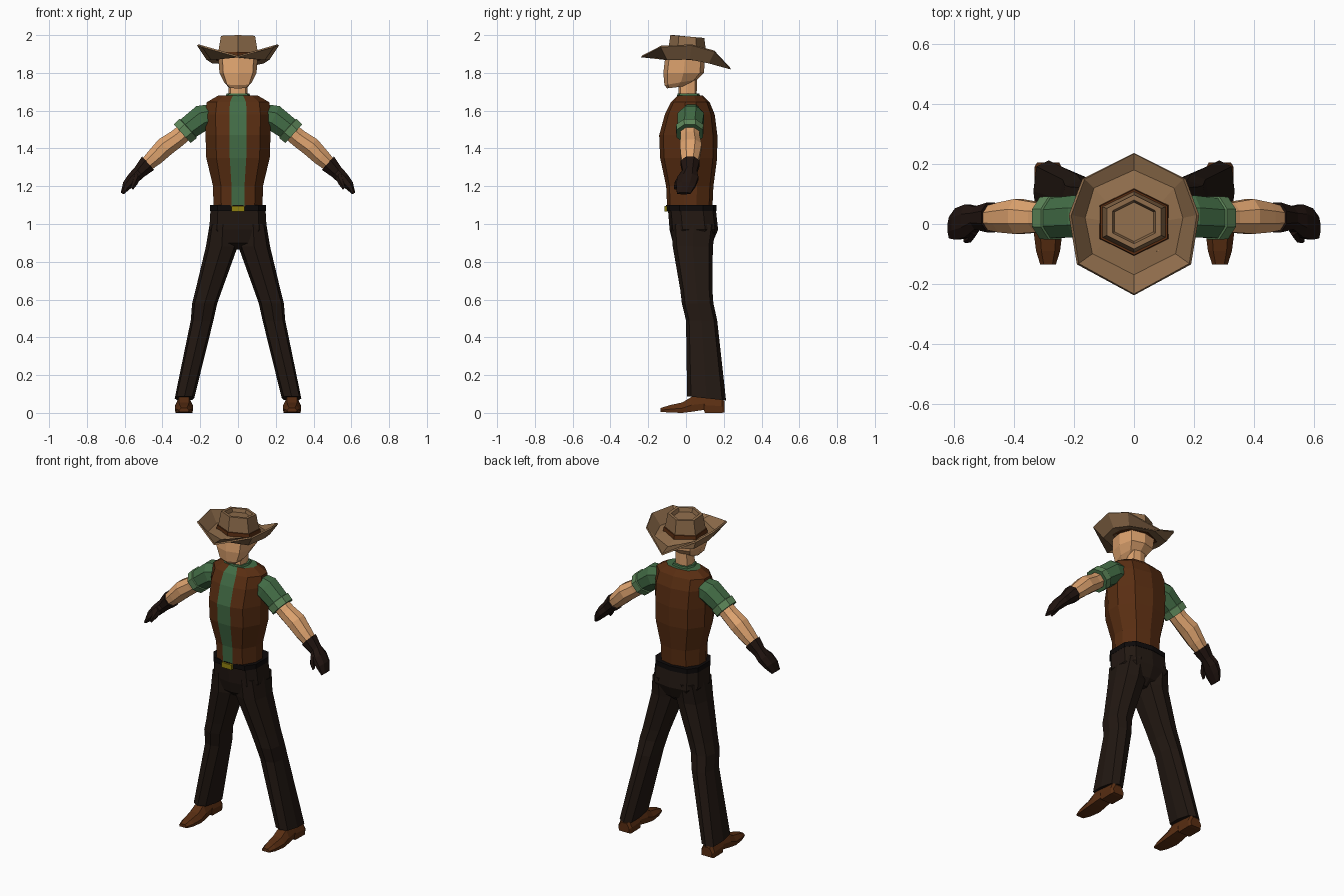
import bpy, bmesh
from math import cos, sin, pi, copysign
from mathutils import Vector

if "Cube" in bpy.data.objects:
    bpy.data.objects.remove(bpy.data.objects["Cube"])

COLORS = {
    "skin": (.74, .37, .16), "leather": (.10, .027, .006), "cloth_green": (.055, .15, .06),
    "dark_trousers": (.016, .009, .006), "hat_tan": (.27, .15, .07), "glove_dark": (.015, .007, .005),
    "belt_black": (.004, .003, .003), "brass": (.28, .22, .005), "cuff_green": (.11, .24, .10),
}
MATS = {}
for key, c in COLORS.items():
    MATS[key] = bpy.data.materials.new(key)
    MATS[key].diffuse_color = (*c, 1)


def oval(x0, x1, yf, yb, zf, zb=None, n=8, e=.65, profile=None):
    """Rounded ring between x0..x1 and yf..yb; z runs from zf (front) to zb (back)."""
    zb = zf if zb is None else zb
    if profile is None:
        profile = []
        for i in range(n):
            a = -pi / 2 + 2 * pi * i / n
            profile.append([copysign(abs(v) ** e if abs(v) > 1e-6 else 0, v) for v in (cos(a), sin(a))])
    cx, cy, cz = (x0 + x1) / 2, (yf + yb) / 2, (zf + zb) / 2
    return [Vector((cx + p * (x1 - x0) / 2, cy + q * (yb - yf) / 2, cz + q * (zb - zf) / 2))
            for p, q in profile]


def limb_ring(x, y, z, u, v, slope=(.74, -.67), n=8):
    """Ring across a limb that runs outward and down in the xz plane."""
    up = Vector((-slope[1], 0, slope[0]))
    c = Vector((x, y, z))
    return [c + up * (u * cos(2 * pi * i / n + pi / 8)) / cos(pi / 8)
            + Vector((0, v * sin(2 * pi * i / n + pi / 8) / cos(pi / 8), 0)) for i in range(n)]


def loft(name, rings, mats, pick=None, caps=True, mirror=False, solid=0):
    """Skin the rings; pick(ring, side) gives the material slot, the end cap uses ring = -1."""
    bm = bmesh.new()
    vs = [[bm.verts.new(p) for p in r] for r in rings]
    n = len(rings[0])
    for k in range(len(rings) - 1):
        for i in range(n):
            j = (i + 1) % n
            f = bm.faces.new((vs[k][i], vs[k][j], vs[k + 1][j], vs[k + 1][i]))
            f.material_index = pick(k, i) if pick else 0
    if caps:
        bm.faces.new(vs[0])
        f = bm.faces.new(vs[-1])
        f.material_index = pick(-1, 0) if pick else 0
    bmesh.ops.recalc_face_normals(bm, faces=bm.faces)
    me = bpy.data.meshes.new(name)
    bm.to_mesh(me)
    bm.free()
    for m in mats:
        me.materials.append(MATS[m])
    ob = bpy.data.objects.new(name, me)
    bpy.context.collection.objects.link(ob)
    if solid:
        s = ob.modifiers.new("thickness", 'SOLIDIFY')
        s.thickness, s.offset = solid, 0
    if mirror:
        ob.modifiers.new("mirror", 'MIRROR').use_mirror_merge = False
    return ob


# Torso: vest with a green shirt strip down the front
half = [(.26, -1), (.68, -.86), (1, -.25), (1, .3), (.65, .85)]
vest = half + [(0, 1)] + [(-x, y) for x, y in reversed(half)]
levels = [(1.09, .13, -.10, .14), (1.2, .132, -.105, .145), (1.35, .168, -.137, .165),
          (1.47, .172, -.142, .166), (1.58, .175, -.112, .152), (1.645, .165, -.08, .125),
          (1.68, .105, -.045, .09)]
loft("vest_and_shirt", [oval(-w, w, f, b, z, profile=vest) for z, w, f, b in levels],
     ["leather", "cloth_green"], lambda k, i: int(k == -1 or i == len(vest) - 1))
loft("collar", [oval(-.075, .075, -.05, .08, 1.66), oval(-.06, .06, -.045, .07, 1.69)], ["cloth_green"])

# Neck and head
loft("neck", [oval(-.05, .05, -.04, .055, 1.65), oval(-.048, .048, -.04, .06, 1.79)], ["skin"])
loft("head", [oval(-.05, .05, -.10, .0, 1.718, 1.73),
              oval(-.073, .073, -.114, .06, 1.735, 1.765),
              oval(-.098, .098, -.12, .095, 1.80),
              oval(-.104, .104, -.11, .10, 1.885, 1.87)], ["skin"])

# Hat: curled brim, crown with a sunken top, band
brim = [[(0, -.09, 1.885), (.09, -.05, 1.885), (.10, .01, 1.88), (.09, .07, 1.875), (0, .11, 1.87)],
        [(0, -.17, 1.887), (.14, -.10, 1.872), (.165, .02, 1.875), (.135, .12, 1.855), (0, .18, 1.847)],
        [(0, -.235, 1.887), (.187, -.133, 1.94), (.213, .03, 1.948), (.168, .15, 1.915), (0, .235, 1.823)]]
loft("hat_brim", [[Vector(p) for p in h] + [Vector((-x, y, z)) for x, y, z in h[3:0:-1]] for h in brim],
     ["hat_tan"], caps=False, solid=.01)


def hexagon(r, yf, yb, zf, zb):
    return oval(-r, r, yf, yb, zf, zb, 6, 1)


loft("hat_crown", [hexagon(.128, -.10, .112, 1.875, 1.865), hexagon(.104, -.083, .097, 2.0, 1.985),
                   hexagon(.083, -.066, .08, 2.0, 1.985), hexagon(.075, -.058, .072, 1.975, 1.965)],
     ["hat_tan"])
loft("hat_band", [hexagon(.134, -.107, .12, 1.878, 1.86), hexagon(.128, -.103, .115, 1.912, 1.897)],
     ["leather"])

# Belt and buckle
loft("belt", [oval(-.152, .152, -.105, .162, z, n=10) for z in (1.07, 1.10)], ["belt_black"])
loft("buckle", [oval(-.035, .035, -.115, -.09, z, profile=[(-1, -1), (1, -1), (1, 1), (-1, 1)])
                for z in (1.065, 1.096)], ["brass"])

# Trousers: hips and flared legs
loft("hips", [oval(-.15, .15, -.096, .157, 1.085, n=10), oval(-.157, .157, -.087, .170, .97, n=10),
              oval(-.11, .11, -.07, .14, .90, n=10), oval(-.03, .03, -.03, .10, .865, n=10)],
     ["dark_trousers"])
legs = [(1.0, 1.0, .01, .15, -.08, .16), (.88, .88, .002, .17, -.07, .142), (.65, .65, .085, .225, -.03, .14),
        (.58, .58, .11, .243, -.022, .145), (.49, .49, .13, .25, 0, .165), (.088, .066, .232, .335, .006, .212)]
loft("trouser_leg", [oval(a, b, f, k, zf, zb) for zf, zb, a, b, f, k in legs], ["dark_trousers"], mirror=True)

# Shoes: cross-sections (y, half width, bottom, top) from toe to heel
shoe = [(-.135, .024, .006, .025), (-.09, .037, .002, .040), (-.02, .045, 0, .055), (.03, .043, .006, .085),
        (.095, .038, .016, .09), (.10, .040, 0, .09), (.19, .042, 0, .08), (.205, .034, .004, .06)]
loft("shoe", [[Vector((.286 + s * w, y, z)) for s, z in
               ((-1, lo), (1, lo), (1.08, lo * .55 + hi * .45), (.6, hi), (-.6, hi), (-1.08, lo * .55 + hi * .45))]
              for y, w, lo, hi in shoe], ["leather"], mirror=True)

# Sleeves, forearms and gloves
loft("sleeve", [limb_ring(.13, .03, 1.575, .062, .055, (.95, -.3)), limb_ring(.19, .025, 1.562, .069, .07, (.9, -.44)),
                limb_ring(.262, .02, 1.508, .062, .066), limb_ring(.264, .02, 1.506, .069, .072),
                limb_ring(.295, .02, 1.478, .066, .070)],
     ["cloth_green", "cuff_green"], lambda k, i: int(k in (2, 3)), mirror=True)
loft("forearm", [limb_ring(.25, .02, 1.515, .045, .05), limb_ring(.32, .022, 1.455, .048, .05),
                 limb_ring(.385, .025, 1.41, .052, .058), limb_ring(.44, .022, 1.355, .046, .05),
                 limb_ring(.50, .02, 1.30, .034, .036)], ["skin"], mirror=True)
loft("glove", [limb_ring(.476, .022, 1.322, .048, .05), limb_ring(.522, .02, 1.275, .035, .038),
               limb_ring(.555, .01, 1.242, .033, .055), limb_ring(.588, .0, 1.205, .026, .052, (.66, -.75)),
               limb_ring(.613, -.012, 1.162, .009, .036, (.55, -.83))], ["glove_dark"], mirror=True)
loft("glove_thumb", [limb_ring(.53, -.012, 1.26, .022, .026, n=6), limb_ring(.545, -.042, 1.222, .017, .018, n=6),
                     limb_ring(.562, -.054, 1.188, .009, .009, n=6)], ["glove_dark"], mirror=True)

for m in bpy.data.materials:
    if m.users and not m.is_grease_pencil:
        m.use_nodes = True
        m.node_tree.nodes["Principled BSDF"].inputs["Base Color"].default_value = m.diffuse_color
